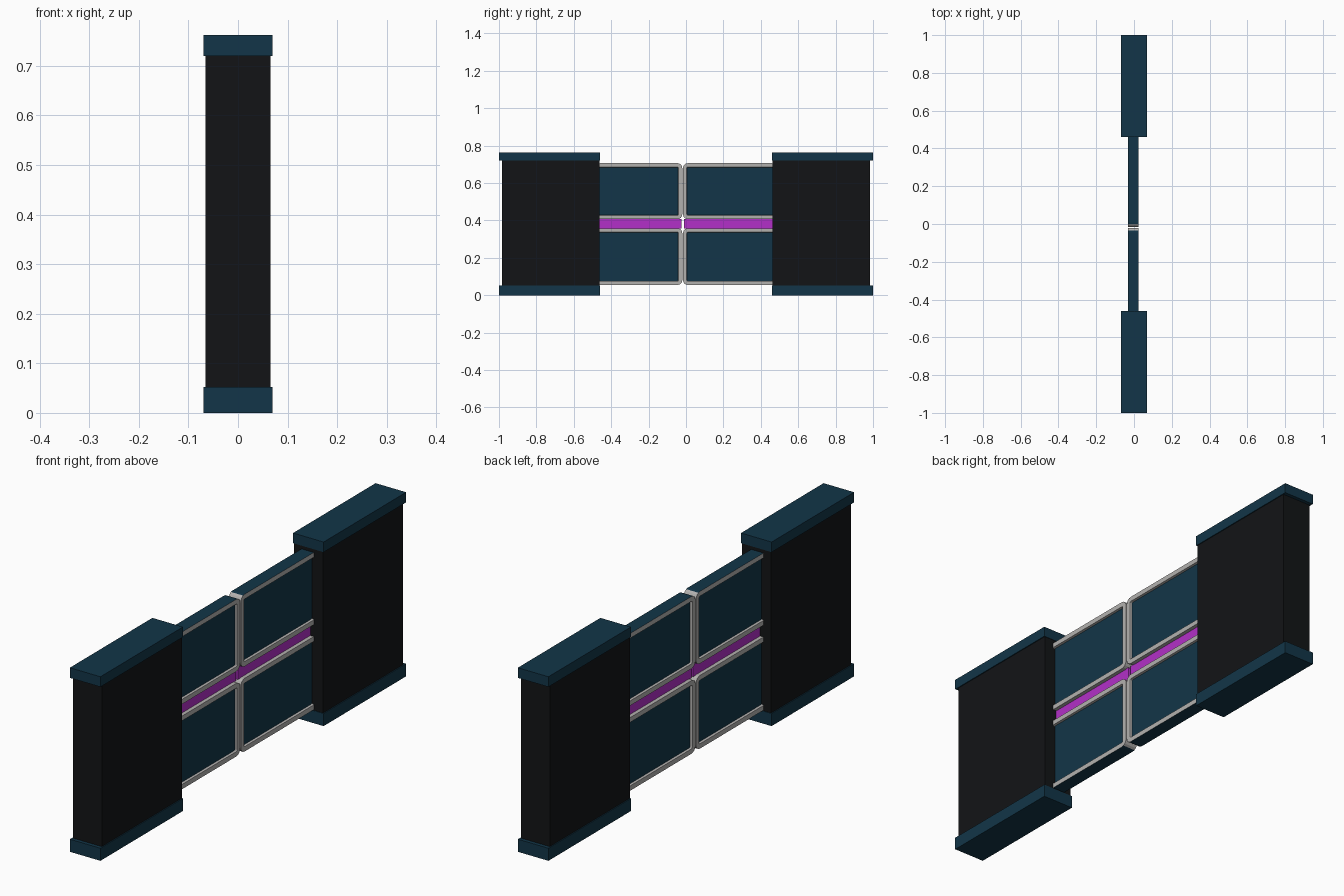
import bpy, bmesh, math

if "Cube" in bpy.data.objects:
    bpy.data.objects.remove(bpy.data.objects["Cube"])


def mat(name, rgb):
    m = bpy.data.materials.new(name)
    m.diffuse_color = (*rgb, 1)
    m.use_nodes = True
    m.node_tree.nodes["Principled BSDF"].inputs["Base Color"].default_value = m.diffuse_color
    return m


BLACK = mat("black", (0.006, 0.007, 0.008))
TEAL = mat("teal", (0.006, 0.036, 0.065))
GREY = mat("trim_grey", (0.45, 0.44, 0.43))
MAGENTA = mat("magenta", (0.45, 0.03, 0.58))


def finish(bm, name, mats):
    bmesh.ops.recalc_face_normals(bm, faces=bm.faces[:])
    me = bpy.data.meshes.new(name)
    bm.to_mesh(me)
    bm.free()
    for m in mats:
        me.materials.append(m)
    ob = bpy.data.objects.new(name, me)
    bpy.context.collection.objects.link(ob)
    return ob


def box(name, lo, hi, m):
    bm = bmesh.new()
    bmesh.ops.create_cube(bm, size=1)
    for v in bm.verts:
        v.co = [a + (b - a) * (c + 0.5) for a, b, c in zip(lo, hi, v.co)]
    return finish(bm, name, [m])


X0, X1 = -0.032, 0.024     # door thickness
SEAM = -0.018              # line where the two doors meet
R = 0.025                  # panel corner radius


def panel(name, y0, y1, z0, z1, outer):
    # rounded slab with a raised grey rim and a recessed teal face on both sides
    bm = bmesh.new()
    vs = []
    for cy, cz, a0 in ((y1 - R, z1 - R, 0), (y0 + R, z1 - R, 90),
                       (y0 + R, z0 + R, 180), (y1 - R, z0 + R, 270)):
        for i in range(5):
            a = math.radians(a0 + i * 22.5)
            vs.append(bm.verts.new((X0, cy + R * math.cos(a), cz + R * math.sin(a))))
    f = bm.faces.new(vs)
    ext = bmesh.ops.extrude_face_region(bm, geom=[f])
    for v in ext["geom"]:
        if isinstance(v, bmesh.types.BMVert):
            v.co.x = X1
    bmesh.ops.recalc_face_normals(bm, faces=bm.faces[:])
    for f in bm.faces:
        f.material_index = 1
        if f.normal.z * outer > 0.9:
            f.material_index = 0
    caps = [f for f in bm.faces if abs(f.normal.x) > 0.9]
    bmesh.ops.inset_individual(bm, faces=caps, thickness=0.02, use_even_offset=True)
    bmesh.ops.inset_individual(bm, faces=caps, thickness=0.002, depth=-0.009,
                               use_even_offset=True)
    for f in caps:
        f.material_index = 0
    return finish(bm, name, [TEAL, GREY])


for side, s in (("left", -1), ("right", 1)):
    def span(a, b):
        return sorted((s * a, s * b))

    # end pillar with base and top caps
    a, b = span(0.462, 0.985)
    box(side + "_pillar", (-0.066, a, 0.045), (0.066, b, 0.725), BLACK)
    a, b = span(0.46, 1.0)
    box(side + "_base_cap", (-0.07, a, 0), (0.07, b, 0.052), TEAL)
    box(side + "_top_cap", (-0.07, a, 0.72), (0.07, b, 0.762), TEAL)

    # sliding door: lower and upper panels with a glowing strip between
    a, b = sorted((SEAM + s * 0.002, s * 0.485))
    panel(side + "_lower_panel", a, b, 0.055, 0.358, -1)
    panel(side + "_upper_panel", a, b, 0.407, 0.706, 1)
    a, b = sorted((SEAM + s * 0.006, s * 0.485))
    box(side + "_light_strip", (-0.016, a, 0.356), (0.008, b, 0.409), MAGENTA)
